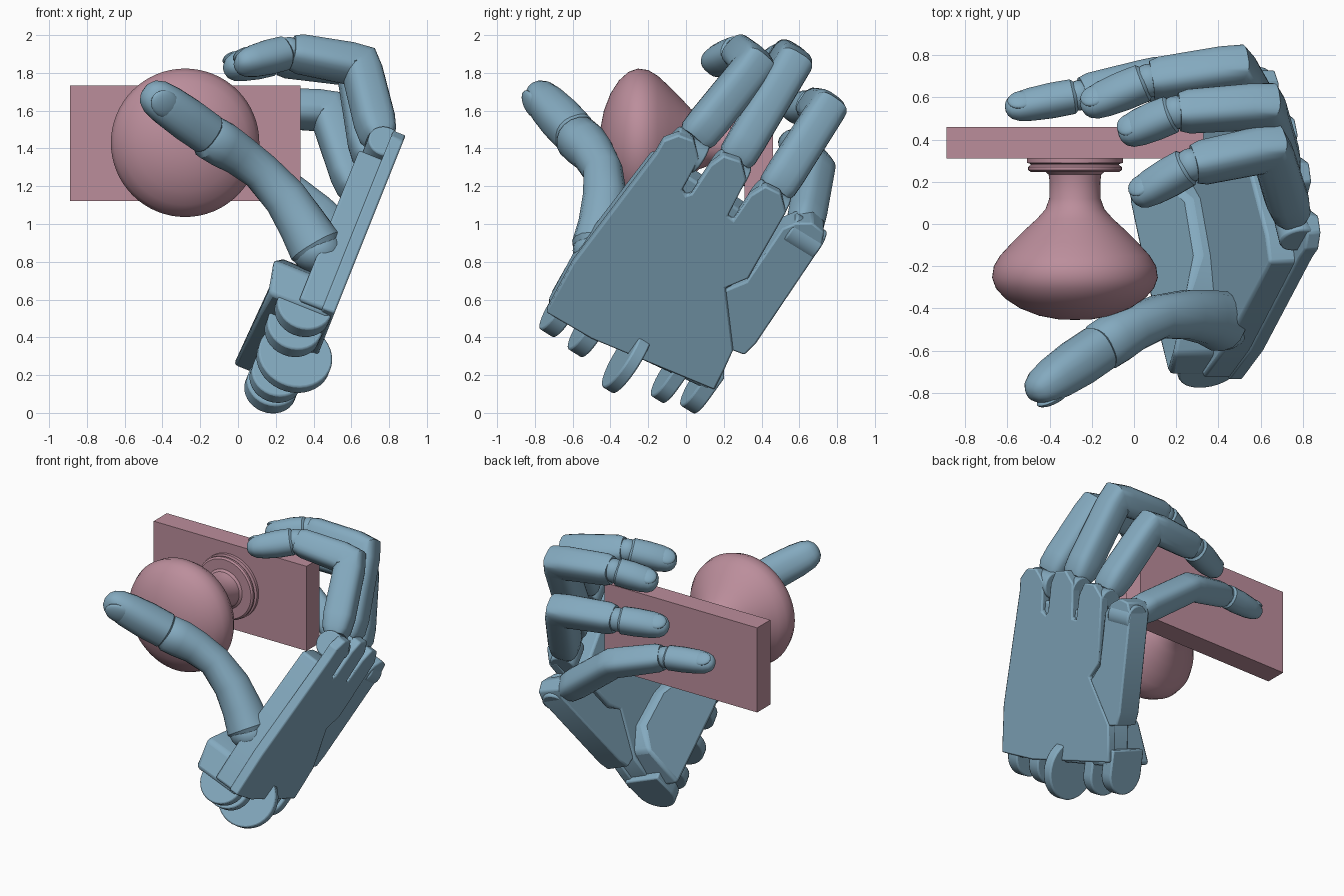
import bpy, bmesh, math
from mathutils import Vector as V, Matrix

if "Cube" in bpy.data.objects:
    bpy.data.objects.remove(bpy.data.objects["Cube"])

def material(name, c):
    m = bpy.data.materials.new(name)
    m.diffuse_color = (*c, 1)
    m.use_nodes = True
    m.node_tree.nodes["Principled BSDF"].inputs["Base Color"].default_value = m.diffuse_color
    return m

BLUE = material("blue_shell", (0.23, 0.40, 0.52))
PINK = material("pink_knob", (0.50, 0.27, 0.33))

# hand frame: back of the palm is the plane x = 0.3 + 0.4 z
INWARD = V((-0.928, 0, 0.371))
ALONG = V((0.309, 0.553, 0.773)).normalized()
ACROSS = V((-0.205, 0.833, -0.513)).normalized()

def P(y, z, depth=0):
    return V((0.3 + 0.4 * z, y, z)) + INWARD * depth

def finish(name, bm, mat, bevel=0, angle=35):
    bmesh.ops.recalc_face_normals(bm, faces=bm.faces)
    me = bpy.data.meshes.new(name)
    bm.to_mesh(me)
    bm.free()
    ob = bpy.data.objects.new(name, me)
    bpy.context.collection.objects.link(ob)
    me.materials.append(mat)
    if bevel:
        b = ob.modifiers.new("edge", 'BEVEL')
        b.width, b.segments, b.limit_method = bevel, 2, 'ANGLE'
        b.angle_limit = math.radians(40)
    bpy.ops.object.select_all(action='DESELECT')
    ob.select_set(True)
    bpy.context.view_layer.objects.active = ob
    bpy.ops.object.shade_smooth_by_angle(angle=math.radians(angle))
    return ob

def bridge(name, A, B, bevel):
    """Closed solid between two matching outlines."""
    bm = bmesh.new()
    a, b = [bm.verts.new(p) for p in A], [bm.verts.new(p) for p in B]
    bm.faces.new(a)
    bm.faces.new(b[::-1])
    for i in range(len(a)):
        j = (i + 1) % len(a)
        bm.faces.new((a[i], a[j], b[j], b[i]))
    finish(name, bm, BLUE, bevel)

def prism(name, pts, back, front, bevel=0.01):
    """Outline on the back plane, extruded inward; front may vary per point."""
    fronts = front if isinstance(front, list) else [front] * len(pts)
    bridge(name, [P(y, z, back) for y, z in pts], [P(y, z, d) for (y, z), d in zip(pts, fronts)], bevel)

def lug(name, c, r, width, tail):
    """Round-ended plate standing on the wrist, tail running into the palm."""
    prof = [(math.sin(q) * r, -math.cos(q) * r) for q in [math.pi * (k / 16 - .5) for k in range(17)]]
    prof += [(r, tail), (-r, tail)]
    line = [c + INWARD * u + ALONG * v for u, v in prof]
    bridge(name, [p - ACROSS * width / 2 for p in line], [p + ACROSS * width / 2 for p in line], .01)

def disc(name, c, axis, r, width, bevel=0.01):
    bm = bmesh.new()
    m = Matrix.Translation(c) @ axis.to_track_quat('Z', 'Y').to_matrix().to_4x4()
    bmesh.ops.create_cone(bm, cap_ends=True, segments=36, radius1=r, radius2=r, depth=width, matrix=m)
    finish(name, bm, BLUE, bevel)

def ellipsoid(name, c, x, y, z, size):
    bm = bmesh.new()
    m = Matrix((x, y, z)).transposed().to_4x4()
    m = Matrix.Translation(c) @ m @ Matrix.Diagonal((*size, 1))
    bmesh.ops.create_uvsphere(bm, u_segments=20, v_segments=12, radius=1, matrix=m)
    finish(name, bm, BLUE)

def loft(name, rings, side, power=2.6, n=20):
    """rings: (centre, tangent, half width, half height)"""
    bm = bmesh.new()
    loops = []
    for c, t, w, h in rings:
        t = t.normalized()
        s = (side - t * side.dot(t)).normalized()
        up = t.cross(s)
        loop = []
        for k in range(n):
            q = 2 * math.pi * (k + 0.5) / n
            cx, cy = math.cos(q), math.sin(q)
            u = math.copysign(abs(cx) ** (2 / power), cx) * w
            v = math.copysign(abs(cy) ** (2 / power), cy) * h
            loop.append(bm.verts.new(c + s * u + up * v))
        loops.append(loop)
    for A, B in zip(loops, loops[1:]):
        for k in range(n):
            bm.faces.new((A[k], A[(k + 1) % n], B[(k + 1) % n], B[k]))
    bm.faces.new(loops[0][::-1])
    bm.faces.new(loops[-1])
    finish(name, bm, BLUE)

def tip(name, start, end, side, r):
    """Rounded end segment with a nail on its back."""
    d = end - start
    t = d.normalized()
    s = (side - t * side.dot(t)).normalized()
    up = t.cross(s)
    prof = [(0, .8, .8), (.05, .98, .97), (.35, 1, .98), (.65, .95, .88), (.83, .85, .74),
            (.93, .66, .54), (.98, .42, .34), (1, .15, .12)]
    loft(name + "_tip", [(start + d * f, t, r * w, r * h) for f, w, h in prof], side, 2.4)
    ellipsoid(name + "_nail", start + d * .77 + up * r * .62, s, t, up, (r * .62, d.length * .19, r * .24))

def finger(name, K, pip, dip, end, r):
    pip, dip, end = V(pip), V(dip), V(end)
    p, m = (pip - K).normalized(), (dip - pip).normalized()
    side = p.cross(m).normalized()
    bulge = 1 + 0.08 * (1 - p.dot(m))
    loft(name + "_phalanges", [
        (K + p * .07, p, r * .85, r * .7), (K + p * .11, p, r, r * .92), (K + p * .2, p, r * 1.02, r * 1.03),
        (pip - p * .05, p, r, r), (pip, p + m, r, r * bulge),
        (pip + m * .06, m, r, r), (dip - m * .06, m, r * .96, r * .92),
        (dip - m * .015, m, r * .84, r * .8)], side, 3.2)
    t = (end - dip).normalized()
    ellipsoid(name + "_end_joint", dip, side, m, m.cross(side), (r * .8,) * 3)
    tip(name, dip + t * .015, end, side, r * .9)
    # knuckle hinge: pin and narrow link
    disc(name + "_knuckle", K, ACROSS, .09, .19)
    loft(name + "_link", [(K, p, .045, .06), (K + p * .15, p, .045, .06)], side)

# palm back plate with three knuckle lobes
prism("palm_back", [(-.74, .53), (-.6, .79), (-.16, 1.37), (-.12, 1.44), (-.04, 1.47), (.04, 1.44),
                    (.07, 1.34), (-.02, 1.18), (.0, 1.15), (.03, 1.16), (.13, 1.31), (.2, 1.36),
                    (.29, 1.33), (.32, 1.23), (.22, 1.04), (.25, 1.02), (.34, 1.15), (.42, 1.2),
                    (.5, 1.16), (.53, 1.06), (.33, .71), (.21, .66), (.25, .33), (.2, .22),
                    (.15, .12), (-.5, .39)], 0, .07)
# palm body under the plate
prism("palm_body", [(-.73, .53), (-.595, .78), (-.18, 1.32), (-.05, 1.28), (.46, .95), (.31, .7),
                    (.21, .64), (.24, .33), (.14, .13), (-.5, .4)], .03, .2, .015)
# little finger side of the palm
prism("palm_side", [(.23, .33), (.31, .3), (.37, .36), (.72, .88), (.73, .95), (.67, 1.0),
                    (.58, 1.0), (.51, .97), (.32, .69), (.2, .64)], .012, .19)
# thick heel and thumb mount
prism("palm_heel", [(-.72, .5), (-.62, .66), (-.42, .68), (-.15, .62), (.12, .5), (.22, .36),
                    (.13, .1), (-.48, .38)], .02, [.36, .41, .38, .26, .26, .33, .4, .38], .025)
# wrist hinge lugs
for i, (y, z, d, r, w) in enumerate([(-.66, .49, .16, .15, .09), (-.51, .38, .17, .15, .09),
                                     (-.08, .13, .16, .14, .08), (.08, .075, .165, .14, .09)]):
    lug(f"wrist_lug_{i + 1}", P(y, z, d), r, w, .16)
disc("wrist_wheel", P(-.31, .25, .11), ACROSS, .2, .07)

# fingers: knuckle, middle joint, end joint, tip
finger("index_finger", P(0, 1.36, .09), (.65, .36, 1.84), (.27, .28, 1.91), (-.01, .12, 1.84), .1)
finger("middle_finger", P(.22, 1.24, .09), (.62, .56, 1.84), (.2, .53, 1.88), (-.07, .42, 1.82), .1)
finger("ring_finger", P(.43, 1.08, .09), (.48, .74, 1.6), (.07, .68, 1.62), (-.25, .55, 1.6), .1)
finger("little_finger", P(.62, .9, .09), (.1, .69, 1.3), (-.26, .61, 1.41), (-.61, .545, 1.43), .09)

# thumb: base ball, long segment, tip
base = [((.44, -.47, .83), .11), ((.41, -.46, .88), .145), ((.34, -.44, 1.0), .13),
        ((.25, -.43, 1.14), .118), ((.12, -.44, 1.28), .105), ((.0, -.49, 1.37), .112),
        ((-.08, -.535, 1.42), .122), ((-.15, -.58, 1.46), .12), ((-.18, -.6, 1.48), .09)]
pts = [V(c) for c, r in base]
last = len(pts) - 1
thumb_side = V((-.6, 0, -.8))
rings = [(pts[i], pts[min(i + 1, last)] - pts[max(i - 1, 0)], r, r) for i, (c, r) in enumerate(base)]
loft("thumb_segment", rings, thumb_side, 2.2, 16)
ellipsoid("thumb_base_joint", V((.42, -.46, .86)), V((1, 0, 0)), V((0, 1, 0)), V((0, 0, 1)), (.14, .14, .12))
start, end = V((-.15, -.58, 1.47)), V((-.49, -.81, 1.71))
if (end - start).cross(thumb_side).y > 0:
    thumb_side = -thumb_side
tip("thumb", start, end, thumb_side, .116)

# knob: turned profile (radius, y)
bm = bmesh.new()
prof = [(0, -.455), (.08, -.452), (.17, -.435), (.26, -.4), (.33, -.355), (.375, -.305), (.393, -.255),
        (.385, -.2), (.355, -.15), (.3, -.09), (.24, -.03), (.18, .025), (.14, .07), (.122, .12),
        (.12, .2), (.125, .235), (.14, .247), (.21, .247), (.222, .256), (.222, .27), (.21, .28),
        (.21, .285), (.228, .29), (.228, .312), (0, .312)]
vs = [bm.verts.new((-.28 + r, y, 1.43)) for r, y in prof]
es = [bm.edges.new(e) for e in zip(vs, vs[1:])]
bmesh.ops.spin(bm, geom=vs + es, cent=(-.28, 0, 1.43), axis=(0, 1, 0), angle=2 * math.pi, steps=64)
bmesh.ops.remove_doubles(bm, verts=bm.verts, dist=1e-4)
finish("door_knob", bm, PINK)

# backing board
bm = bmesh.new()
bmesh.ops.create_cube(bm, size=1, matrix=Matrix.Translation((-.28, .385, 1.427)) @ Matrix.Diagonal((1.22, .15, .61, 1)))
finish("door_board", bm, PINK)
